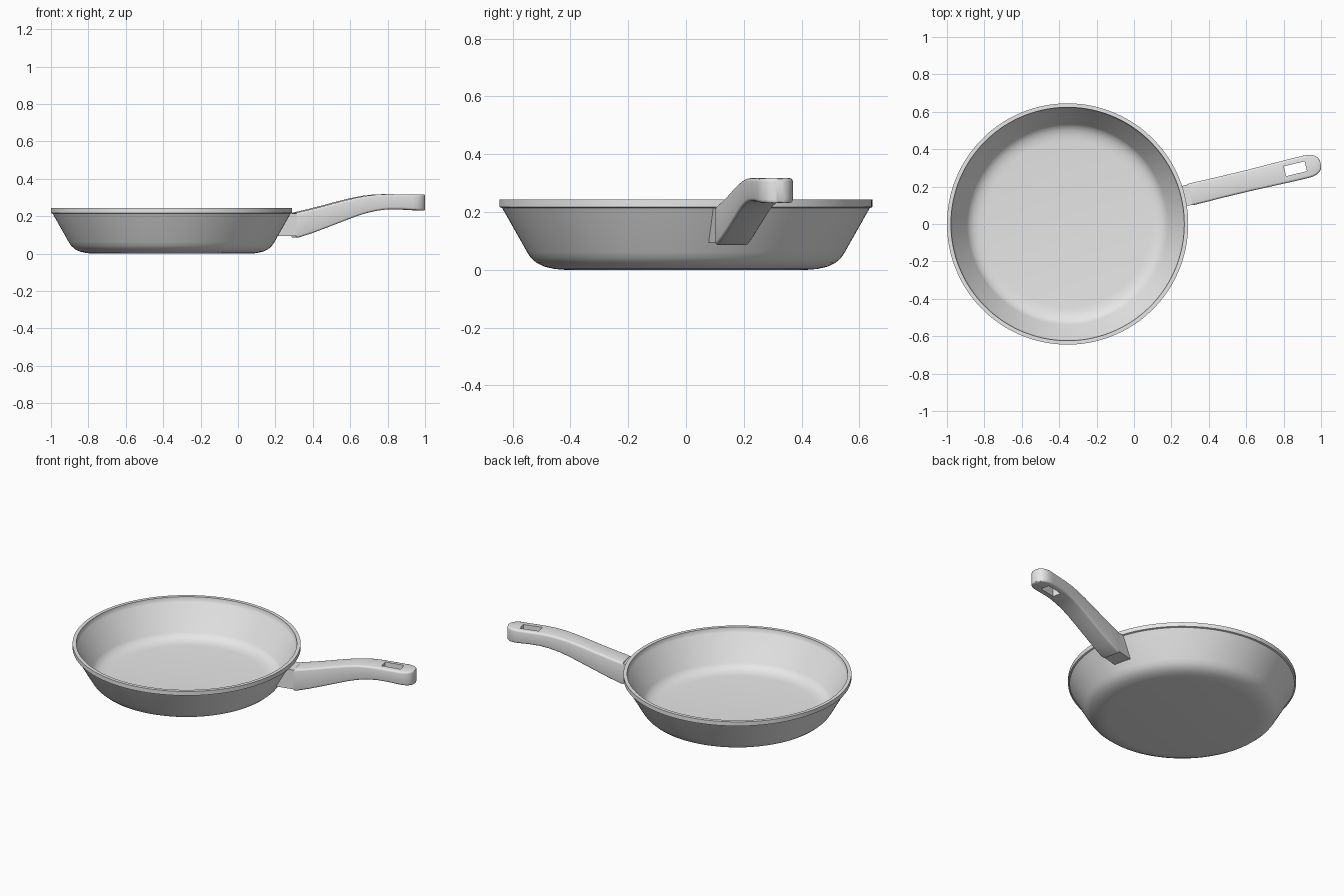
import bpy, bmesh, math
from mathutils import Matrix

cube = bpy.data.objects.get("Cube")
if cube:
    bpy.data.objects.remove(cube, do_unlink=True)

metal = bpy.data.materials.new("plain_grey")
metal.use_nodes = True
metal.diffuse_color = (0.8, 0.8, 0.8, 1)
metal.node_tree.nodes["Principled BSDF"].inputs["Base Color"].default_value = (0.8, 0.8, 0.8, 1)

# Pan centre, with local x running out along the handle
PAN = Matrix.Translation((-0.355, 0, 0)) @ Matrix.Rotation(math.radians(13.5), 4, "Z")


def finish(name, bm):
    bmesh.ops.recalc_face_normals(bm, faces=bm.faces)
    mesh = bpy.data.meshes.new(name)
    bm.to_mesh(mesh)
    bm.free()
    mesh.materials.append(metal)
    obj = bpy.data.objects.new(name, mesh)
    obj.matrix_world = PAN
    bpy.context.collection.objects.link(obj)
    return obj


def smooth(obj):
    bpy.ops.object.select_all(action="DESELECT")
    obj.select_set(True)
    bpy.context.view_layer.objects.active = obj
    bpy.ops.object.shade_smooth_by_angle(angle=math.radians(32))


def lathe(name, profile, steps=128):
    bm = bmesh.new()
    verts = [bm.verts.new((r, 0, z)) for r, z in profile]
    edges = [bm.edges.new(pair) for pair in zip(verts, verts[1:])]
    bmesh.ops.spin(bm, geom=verts + edges, axis=(0, 0, 1), cent=(0, 0, 0),
                   angle=math.tau, steps=steps)
    bmesh.ops.remove_doubles(bm, verts=bm.verts, dist=0.0002)
    return finish(name, bm)


def loft(name, sections, corner):
    """Skin rounded rectangles given as (x, half width, bottom, top)."""
    bm = bmesh.new()
    rings = []
    for x, half, low, high in sections:
        ring = []
        rad = min(corner, half * 0.9)
        for i, (sy, sz) in enumerate([(1, 1), (-1, 1), (-1, -1), (1, -1)]):
            cy = sy * (half - rad)
            cz = high - rad if sz > 0 else low + rad
            for k in range(4):
                a = math.radians(90 * i + 30 * k)
                ring.append(bm.verts.new((x, cy + rad * math.cos(a), cz + rad * math.sin(a))))
        rings.append(ring)
    for a, b in zip(rings, rings[1:]):
        for i in range(len(a)):
            j = (i + 1) % len(a)
            bm.faces.new((a[i], a[j], b[j], b[i]))
    bm.faces.new(rings[0])
    bm.faces.new(rings[-1])
    return finish(name, bm)


def box(name, size, centre):
    bm = bmesh.new()
    bmesh.ops.create_cube(bm, size=1, matrix=Matrix.Translation(centre) @ Matrix.Diagonal((*size, 1)))
    return finish(name, bm)


# Pan bowl: outside from the base up, over the rim, down the inside to the floor
smooth(lathe("pan_bowl", [
    (0, 0), (0.42, 0), (0.455, 0.003), (0.49, 0.011), (0.517, 0.024), (0.536, 0.041),
    (0.55, 0.062), (0.636, 0.214), (0.645, 0.217), (0.645, 0.243), (0.624, 0.243),
    (0.622, 0.222), (0.616, 0.214), (0.537, 0.062), (0.522, 0.044), (0.50, 0.032),
    (0.475, 0.025), (0.445, 0.022), (0, 0.022)]))

# Bracket joining the sloping wall to the handle
bm = bmesh.new()
outline = [(0.562, 0.094), (0.68, 0.094), (0.68, 0.214), (0.63, 0.214)]
face = bm.faces.new([bm.verts.new((x, -0.055, z)) for x, z in outline])
side = bmesh.ops.extrude_face_region(bm, geom=[face])["geom"]
bmesh.ops.translate(bm, vec=(0, 0.11, 0),
                    verts=[v for v in side if isinstance(v, bmesh.types.BMVert)])
finish("handle_bracket", bm)

# Curved handle with a rounded tip
handle = loft("handle", [
    (0.674, 0.058, 0.085, 0.218), (0.69, 0.059, 0.087, 0.222), (0.76, 0.058, 0.109, 0.238),
    (0.84, 0.057, 0.138, 0.258), (0.92, 0.057, 0.168, 0.279), (1.0, 0.057, 0.198, 0.298),
    (1.06, 0.058, 0.217, 0.309), (1.12, 0.059, 0.23, 0.316), (1.18, 0.060, 0.237, 0.318),
    (1.25, 0.061, 0.237, 0.317), (1.31, 0.061, 0.233, 0.316), (1.335, 0.060, 0.232, 0.317),
    (1.357, 0.054, 0.231, 0.317), (1.374, 0.044, 0.231, 0.317), (1.385, 0.031, 0.231, 0.317),
    (1.391, 0.015, 0.234, 0.315)], 0.012)

# Hanging slot cut through the handle
cutter = box("slot_cutter", (0.115, 0.054, 0.3), (1.253, 0.003, 0.28))
cutter.hide_render = True
cut = handle.modifiers.new("hanging_slot", "BOOLEAN")
cut.operation = "DIFFERENCE"
cut.solver = "EXACT"
cut.object = cutter
bpy.context.view_layer.objects.active = handle
bpy.ops.object.modifier_apply(modifier=cut.name)
bpy.data.objects.remove(cutter, do_unlink=True)
smooth(handle)
